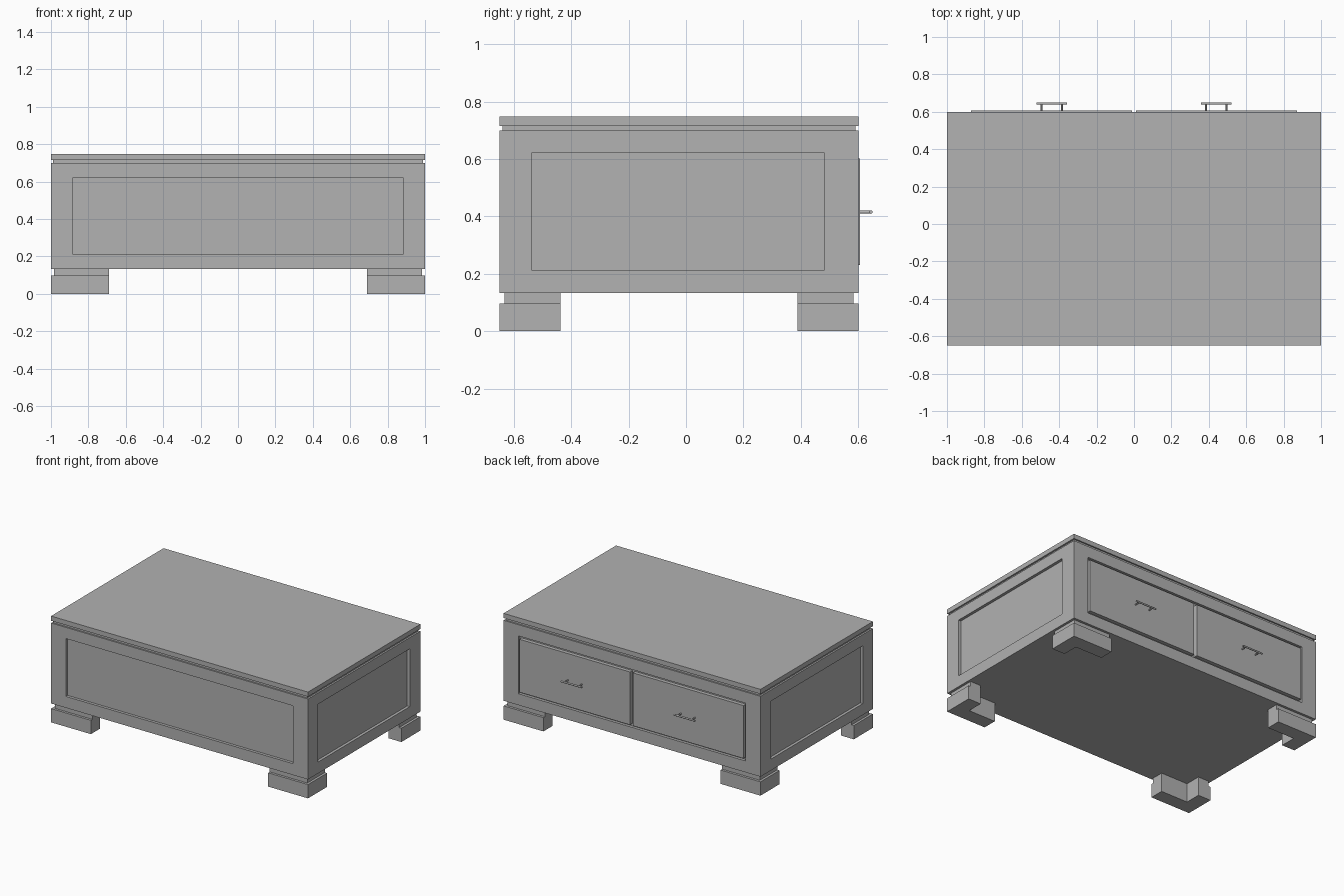
import bpy
import bmesh
from math import radians
from mathutils import Matrix, Vector

if "Cube" in bpy.data.objects:
    bpy.data.objects.remove(bpy.data.objects["Cube"])

grey = bpy.data.materials.new("plain_grey")
grey.use_nodes = True
colour = (0.445, 0.445, 0.445, 1)
grey.diffuse_color = colour
grey.node_tree.nodes["Principled BSDF"].inputs["Base Color"].default_value = colour


def finish(name, bm):
    bmesh.ops.recalc_face_normals(bm, faces=bm.faces)
    mesh = bpy.data.meshes.new(name)
    bm.to_mesh(mesh)
    bm.free()
    mesh.materials.append(grey)
    obj = bpy.data.objects.new(name, mesh)
    bpy.context.collection.objects.link(obj)
    return obj


def box(name, x, y, z):
    """Box from (min, max) ranges."""
    bm = bmesh.new()
    size = Vector((x[1] - x[0], y[1] - y[0], z[1] - z[0]))
    mid = Vector((sum(x), sum(y), sum(z))) / 2
    bmesh.ops.create_cube(bm, size=1, matrix=Matrix.Translation(mid) @ Matrix.Diagonal(size).to_4x4())
    return finish(name, bm)


def prism(name, outline, low, high):
    """Vertical extrusion of a flat outline."""
    bm = bmesh.new()
    face = bm.faces.new([bm.verts.new((px, py, low)) for px, py in outline])
    top = bmesh.ops.extrude_face_region(bm, geom=[face])["geom"]
    bmesh.ops.translate(bm, vec=(0, 0, high - low),
                        verts=[v for v in top if isinstance(v, bmesh.types.BMVert)])
    return finish(name, bm)


def rod(name, start, end, radius):
    start, end = Vector(start), Vector(end)
    axis = end - start
    turn = axis.to_track_quat("Z", "Y").to_matrix().to_4x4()
    bm = bmesh.new()
    bmesh.ops.create_cone(bm, cap_ends=True, segments=16, radius1=radius, radius2=radius,
                          depth=axis.length, matrix=Matrix.Translation((start + end) / 2) @ turn)
    obj = finish(name, bm)
    bpy.ops.object.select_all(action="DESELECT")
    obj.select_set(True)
    bpy.context.view_layer.objects.active = obj
    bpy.ops.object.shade_smooth_by_angle(angle=radians(40))


def carve(target, cutter):
    mod = target.modifiers.new("recess", "BOOLEAN")
    mod.operation = "DIFFERENCE"
    mod.solver = "EXACT"
    mod.object = cutter
    bpy.context.view_layer.objects.active = target
    bpy.ops.object.modifier_apply(modifier=mod.name)
    bpy.data.objects.remove(cutter)


FRONT, BACK = -0.65, 0.6
DEPTH = 0.02
PANEL_Z = (0.213, 0.62)

# Cabinet body with a sunken panel on every side
body = box("body", (-1, 1), (FRONT, BACK), (0.133, 0.699))
for y in (FRONT, BACK):
    carve(body, box("panel_cutter", (-0.885, 0.885), (y - DEPTH, y + DEPTH), PANEL_Z))
for x in (-1, 1):
    carve(body, box("panel_cutter", (x - DEPTH, x + DEPTH), (-0.538, 0.482), PANEL_Z))

# Top board on a slightly narrower neck
box("top_neck", (-0.988, 0.988), (FRONT + 0.01, BACK - 0.01), (0.699, 0.715))
box("top_board", (-1, 1), (FRONT, BACK), (0.715, 0.748))

# L-shaped corner feet with a set-back upper step
ARM_X, ARM_Y, THICK = 0.31, 0.212, 0.1
for sx, side in ((-1, "right"), (1, "left")):
    for y, sy, end in ((FRONT, 1, "front"), (BACK, -1, "back")):
        for part, inset, low, high in (("foot", 0, 0, 0.097), ("foot_step", 0.017, 0.097, 0.133)):
            corner = [(inset, inset), (ARM_X, inset), (ARM_X, THICK),
                      (THICK, THICK), (THICK, ARM_Y), (inset, ARM_Y)]
            outline = [(sx * (1 - a), y + sy * b) for a, b in corner]
            prism(f"{end}_{side}_{part}", outline, low, high)

# Two drawers with bar handles on the back
for sx, side in ((-1, "right"), (1, "left")):
    box(f"{side}_drawer", sorted((sx * 0.011, sx * 0.872)), (BACK - DEPTH, BACK + 0.006), (0.23, 0.602))
    mid, z = sx * 0.44, 0.415
    rod(f"{side}_handle_bar", (mid - 0.081, 0.644, z), (mid + 0.081, 0.644, z), 0.006)
    for offset in (-0.055, 0.055):
        rod(f"{side}_handle_post", (mid + offset, BACK, z), (mid + offset, 0.644, z), 0.005)
